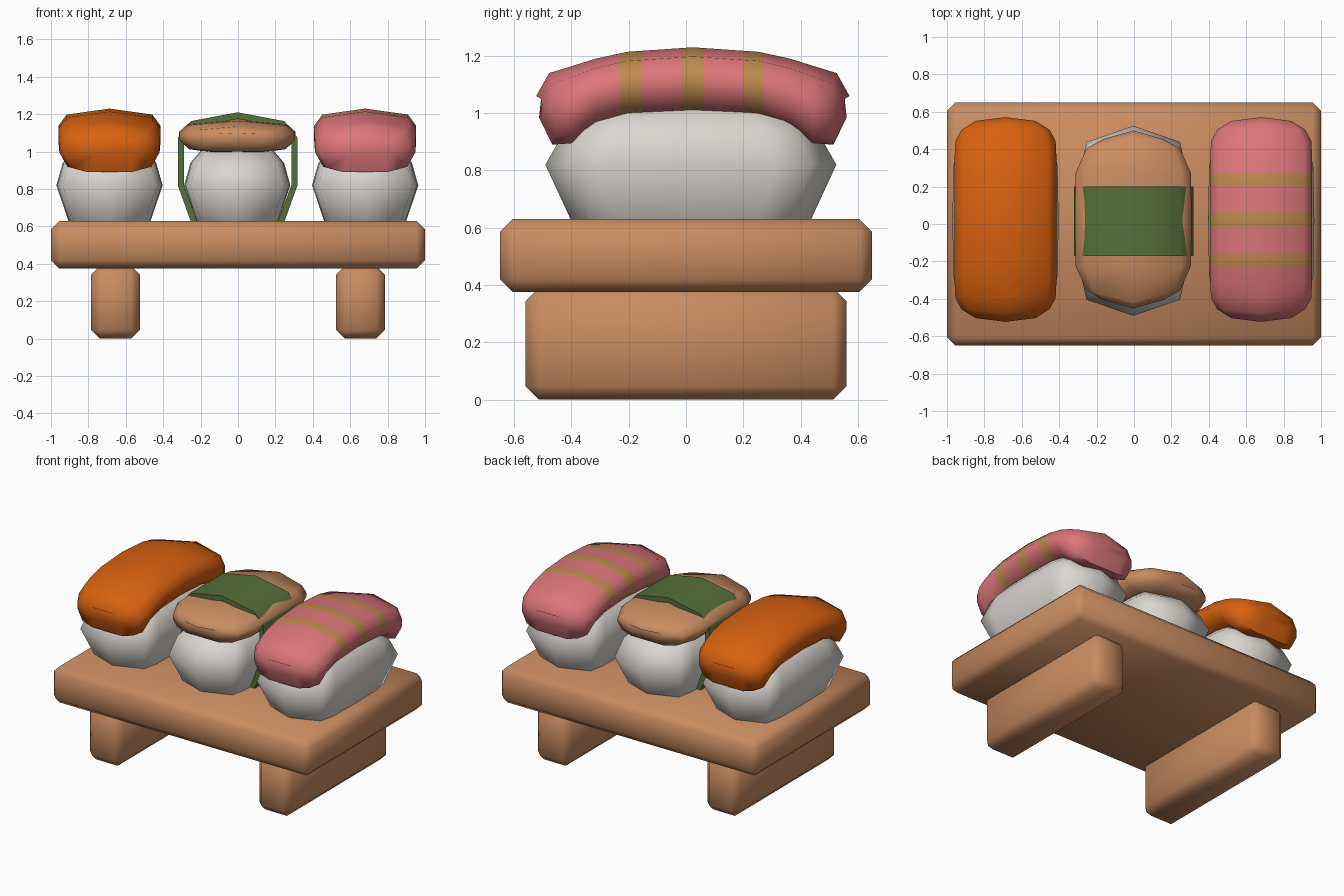
import bpy, bmesh, math
from mathutils import Vector

if "Cube" in bpy.data.objects:
    bpy.data.objects.remove(bpy.data.objects["Cube"])


def mat(name, rgb):
    m = bpy.data.materials.new(name)
    m.diffuse_color = (*rgb, 1)
    m.use_nodes = True
    m.node_tree.nodes["Principled BSDF"].inputs["Base Color"].default_value = m.diffuse_color
    return m


WOOD = mat("wood", (0.58, 0.262, 0.119))
RICE = mat("rice white", (0.70, 0.67, 0.63))
ORANGE = mat("salmon orange", (0.694, 0.120, 0.005))
PINK = mat("shrimp pink", (0.716, 0.181, 0.195))
STRIPE = mat("stripe tan", (0.515, 0.254, 0.076))
TAN = mat("omelette tan", (0.58, 0.262, 0.119))
GREEN = mat("seaweed green", (0.093, 0.162, 0.042))


def finish(bm, name, mats, loc=(0, 0, 0), angle=62):
    bmesh.ops.recalc_face_normals(bm, faces=bm.faces)
    me = bpy.data.meshes.new(name)
    bm.to_mesh(me)
    bm.free()
    for m in mats:
        me.materials.append(m)
    ob = bpy.data.objects.new(name, me)
    bpy.context.collection.objects.link(ob)
    ob.location = loc
    bpy.ops.object.select_all(action='DESELECT')
    ob.select_set(True)
    bpy.context.view_layer.objects.active = ob
    bpy.ops.object.shade_smooth_by_angle(angle=math.radians(angle))
    return ob


def block(name, size, loc, bevel):
    bm = bmesh.new()
    bmesh.ops.create_cube(bm, size=1)
    bmesh.ops.scale(bm, vec=size, verts=bm.verts)
    bmesh.ops.bevel(bm, geom=bm.edges[:], offset=bevel, segments=1, affect='EDGES')
    return finish(bm, name, [WOOD], loc)


def loft(rings):
    bm = bmesh.new()
    rows = [[bm.verts.new(p) for p in r] for r in rings]
    n = len(rows[0])
    for a, b in zip(rows, rows[1:]):
        for i in range(n):
            j = (i + 1) % n
            bm.faces.new((a[i], a[j], b[j], b[i]))
    bm.faces.new(rows[0])
    bm.faces.new(rows[-1])
    return bm


def rice(name, x):
    # plan outline, scaled per height
    q = [(0, 1), (.88, .83), (.98, .58), (1, 0)]
    half = q + [(u, -v) for u, v in q[-2::-1]]
    outline = half + [(-u, v) for u, v in half[-2:0:-1]]
    levels = [(.61, .205, .405), (.63, .22, .42), (.82, .284, .508),
              (.94, .25, .44), (1.01, .19, .34), (1.03, .10, .2)]
    bm = loft([[(u * a, v * b, z) for u, v in outline] for z, a, b in levels])
    return finish(bm, name, [RICE], (x, .017, 0))


def topping(name, x, stations, mats, stripes=()):
    # cross-section swept along y; each station: y, top, bottom, half width, bulge
    half = [(0, 1), (.84, .72), (1, .2), (1, -.25), (.84, -.82), (.5, -1)]
    sec = half + [(-u, v) for u, v in half[:0:-1]]
    full = [(-y, t, b, w, -k) for y, t, b, w, k in stations]
    full += [s for s in stations[::-1] if s[0] > 0]
    bm = loft([[(u * w, y + k * (1 - abs(u)), (t + b) / 2 + v * (t - b) / 2)
                for u, v in sec] for y, t, b, w, k in full])
    # cut stripe borders and colour between them
    for lo, hi in stripes:
        for c in (lo, hi):
            bmesh.ops.bisect_plane(bm, geom=bm.verts[:] + bm.edges[:] + bm.faces[:],
                                   plane_co=(0, c, 0), plane_no=(0, 1, 0))
    for f in bm.faces:
        y = f.calc_center_median().y
        f.material_index = int(any(lo < y < hi for lo, hi in stripes))
    return finish(bm, name, mats, (x, .024, 0))


# Serving board and legs
block("board", (2, 1.3, .255), (0, 0, .5025), .045)
for side, n in ((-1, "left_leg"), (1, "right_leg")):
    block(n, (.26, 1.12, .39), (side * .655, 0, .195), .047)

# Rice balls
for x, n in ((-.687, "left_rice"), (-.004, "middle_rice"), (.68, "right_rice")):
    rice(n, x)

# Arched fish slices
slice_rows = [(.527, 1.06, .985, .16, .02), (.48, 1.14, .89, .235, .022),
              (.42, 1.165, .895, .268, 0), (.34, 1.19, .955, .272, 0),
              (.23, 1.214, .988, .273, 0), (0, 1.23, 1.0, .273, 0)]
topping("orange_slice", -.687, slice_rows, [ORANGE])
topping("pink_slice", .68, slice_rows, [PINK, STRIPE],
        [(-.252, -.18), (-.042, .038), (.178, .248)])

# Thin omelette slice
thin_rows = [(.43, 1.10, 1.045, .16, .046), (.38, 1.135, 1.0, .25, .06),
             (.25, 1.165, .998, .308, 0), (0, 1.175, 1.0, .312, 0)]
topping("omelette_slice", -.004, thin_rows, [TAN])

# Seaweed band: outer and inner arch profile, extruded along y
right = [(.25, .625), (.32, .82), (.32, 1.075), (.25, 1.163), (0, 1.21)]
inner = [(.215, .625), (.287, .82), (.287, 1.06), (.235, 1.13), (0, 1.175)]
outer = right + [(-x, z) for x, z in right[-2::-1]]
inside = inner + [(-x, z) for x, z in inner[-2::-1]]
bm = bmesh.new()
cols = []
for (xo, zo), (xi, zi) in zip(outer, inside):
    cols.append([bm.verts.new(p) for p in ((xo, -.17, zo), (xo, .2, zo),
                                           (xi, .2, zi), (xi, -.17, zi))])
for a, b in zip(cols, cols[1:]):
    for i in range(4):
        j = (i + 1) % 4
        bm.faces.new((a[i], a[j], b[j], b[i]))
bm.faces.new(cols[0])
bm.faces.new(cols[-1])
finish(bm, "seaweed_band", [GREEN], (-.002, 0, 0))
